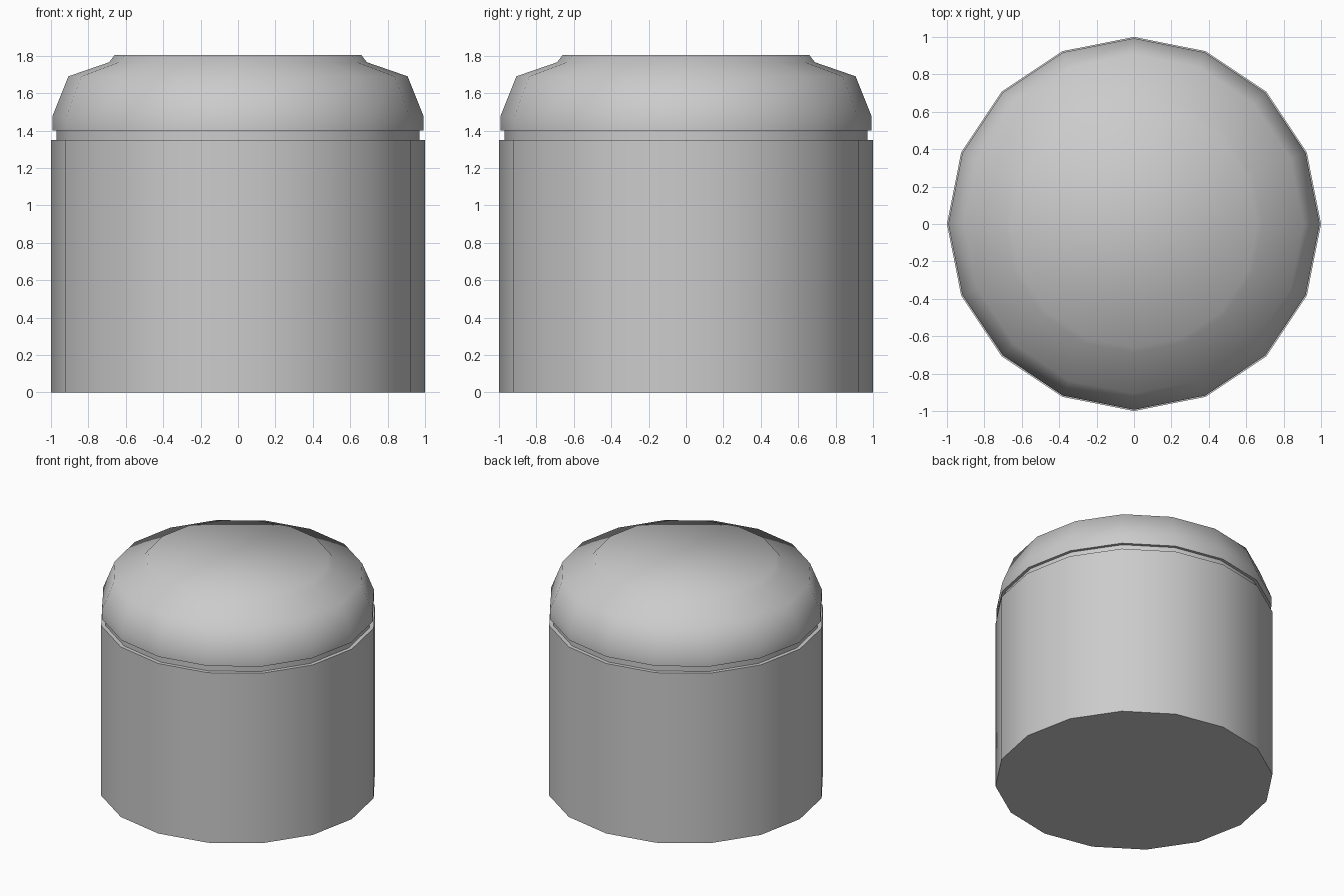
import bpy
import bmesh
import math

SIDES = 16

cube = bpy.data.objects.get("Cube")
if cube:
    bpy.data.objects.remove(cube, do_unlink=True)

# Single grey finish
grey = bpy.data.materials.new("plain_grey")
grey.use_nodes = True
colour = (0.6, 0.6, 0.6, 1)
grey.diffuse_color = colour
grey.node_tree.nodes["Principled BSDF"].inputs["Base Color"].default_value = colour


def turned_part(name, profile, sharp_angle):
    """Stack rings of (radius, height), join them and cap both ends."""
    bm = bmesh.new()
    rings = []
    for radius, z in profile:
        angles = [2 * math.pi * i / SIDES for i in range(SIDES)]
        rings.append([bm.verts.new((radius * math.cos(a), radius * math.sin(a), z))
                      for a in angles])
    for low, high in zip(rings, rings[1:]):
        for i in range(SIDES):
            j = (i + 1) % SIDES
            bm.faces.new((low[i], low[j], high[j], high[i]))
    bm.faces.new(rings[0][::-1])
    bm.faces.new(rings[-1])
    mesh = bpy.data.meshes.new(name)
    bm.to_mesh(mesh)
    bm.free()
    mesh.materials.append(grey)
    obj = bpy.data.objects.new(name, mesh)
    bpy.context.collection.objects.link(obj)
    bpy.ops.object.select_all(action="DESELECT")
    obj.select_set(True)
    bpy.context.view_layer.objects.active = obj
    bpy.ops.object.shade_smooth_by_angle(angle=math.radians(sharp_angle))
    return obj


# Straight-sided container
turned_part("jar_body", [(1, 0), (1, 1.35)], 60)

# Recessed collar between container and lid
turned_part("neck", [(0.97, 1.35), (0.97, 1.4)], 60)

# Rounded lid with a small raised step around its flat top
turned_part("lid", [(0.993, 1.4), (0.993, 1.475), (0.907, 1.69),
                    (0.69, 1.765), (0.66, 1.803)], 60)
